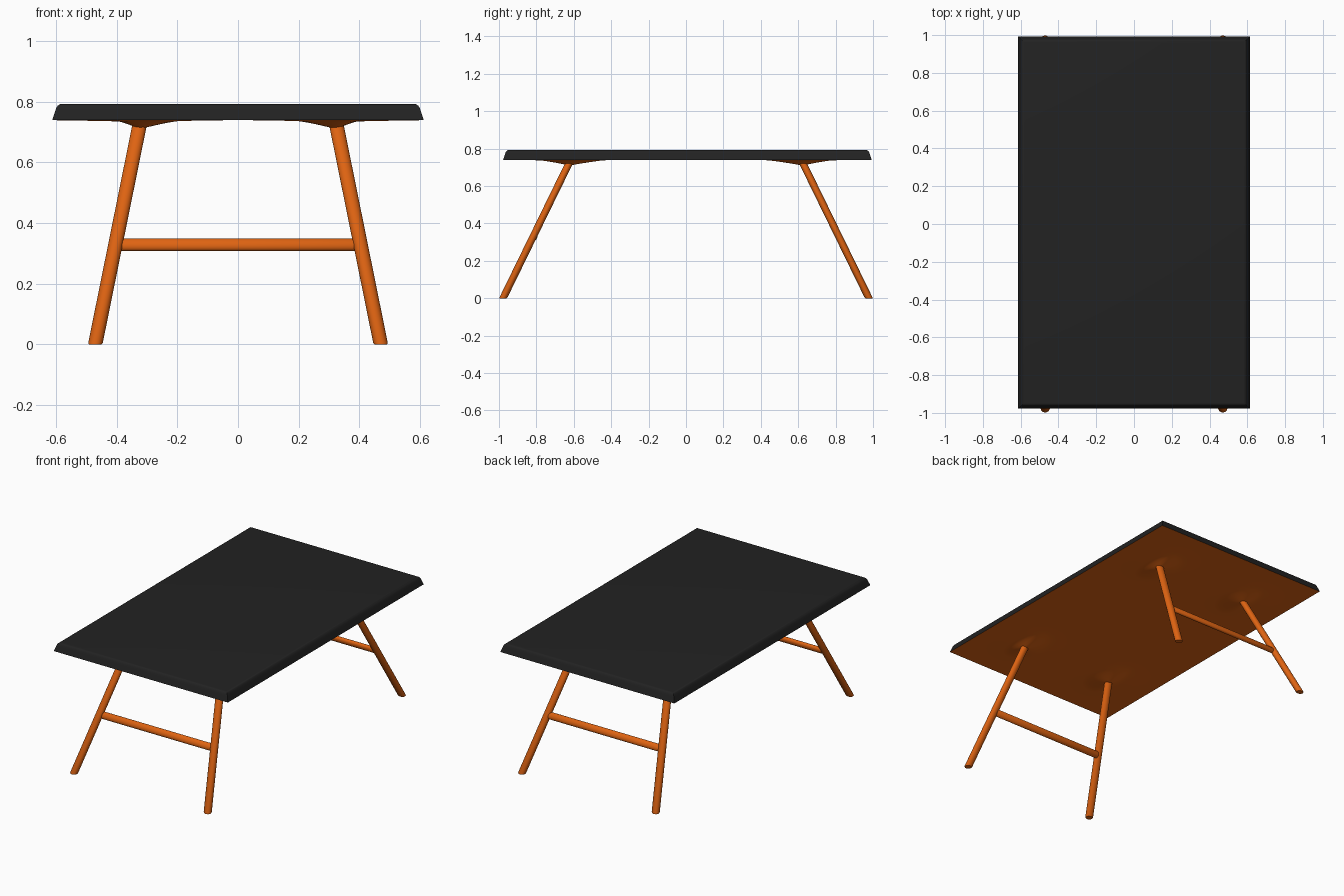
import bpy, bmesh
from math import sin, cos, pi, exp, hypot, atan2
from mathutils import Vector

if "Cube" in bpy.data.objects:
    bpy.data.objects.remove(bpy.data.objects["Cube"])


def material(name, color):
    m = bpy.data.materials.new(name)
    m.diffuse_color = (*color, 1)
    m.use_nodes = True
    m.node_tree.nodes["Principled BSDF"].inputs["Base Color"].default_value = m.diffuse_color
    return m


ORANGE = material("orange_paint", (0.73, 0.125, 0.006))
BLACK = material("black_top", (0.016, 0.016, 0.016))


def finish(bm, name, mat, angle=0.7):
    bmesh.ops.recalc_face_normals(bm, faces=bm.faces)
    mesh = bpy.data.meshes.new(name)
    bm.to_mesh(mesh)
    bm.free()
    mesh.materials.append(mat)
    ob = bpy.data.objects.new(name, mesh)
    bpy.context.collection.objects.link(ob)
    bpy.ops.object.select_all(action='DESELECT')
    ob.select_set(True)
    bpy.context.view_layer.objects.active = ob
    bpy.ops.object.shade_smooth_by_angle(angle=angle)
    return ob


def loft(bm, rings, cap_start=True, cap_end=True):
    loops = [[bm.verts.new(p) for p in r] for r in rings]
    n = len(loops[0])
    for a, b in zip(loops, loops[1:]):
        for i in range(n):
            j = (i + 1) % n
            bm.faces.new((a[i], a[j], b[j], b[i]))
    if cap_start:
        bm.faces.new(loops[0][::-1])
    if cap_end:
        bm.faces.new(loops[-1])


def ellipse(center, u, v, n=24):
    c, u, v = Vector(center), Vector(u), Vector(v)
    return [c + u * cos(2 * pi * i / n) + v * sin(2 * pi * i / n) for i in range(n)]


# Tabletop: rectangle lofted through a sloped, rounded rim
HX, Y0, Y1, ZB = 0.613, -0.978, 0.993, 0.74
rim = [(0, ZB), (0.004, 0.752), (0.010, 0.770), (0.014, 0.781), (0.019, 0.788),
       (0.025, 0.792), (0.032, 0.793)]
bm = bmesh.new()
loft(bm, [[(-HX + d, Y0 + d, z), (HX - d, Y0 + d, z), (HX - d, Y1 - d, z), (-HX + d, Y1 - d, z)]
          for d, z in rim], cap_start=False)
finish(bm, "tabletop", BLACK)

# Underside: shallow moulded panel that swells into a collar at every leg
LEG_X, LEG_Y = 0.325, 0.622


def swell(x, y):
    dx, dy = abs(x) - LEG_X, abs(y) - LEG_Y
    collar = hypot(dx / (0.07 if dx > 0 else 0.13), dy / (0.16 if dy > 0 else 0.19))
    return 0.005 * exp(-(hypot(dx, dy) / 0.2) ** 2) + 0.025 * max(0, 1 - collar) ** 1.3


bm = bmesh.new()
NX, NY = 72, 110
grid = []
for j in range(NY + 1):
    row = []
    for i in range(NX + 1):
        x = -HX + 2 * HX * i / NX
        y = Y0 + (Y1 - Y0) * j / NY
        edge = i in (0, NX) or j in (0, NY)
        row.append(bm.verts.new((x, y, ZB if edge else ZB - swell(x, y))))
    grid.append(row)
for j in range(NY):
    for i in range(NX):
        bm.faces.new((grid[j][i], grid[j + 1][i], grid[j + 1][i + 1], grid[j][i + 1]))
# the panel is open, so aim its normals downward through a consistent winding
under = finish(bm, "underside", ORANGE)
if under.data.polygons[0].normal.z > 0:
    under.data.flip_normals()

# Splayed legs: horizontal ellipse sheared from foot to collar
FOOT, TOP = Vector((0.471, 0.978, 0)), Vector((0.322, 0.618, 0.737))


def leg_point(z, sx, sy):
    p = FOOT.lerp(TOP, z / TOP.z)
    return Vector((p.x * sx, p.y * sy, z))


for sy, end in ((-1, "front"), (1, "back")):
    for sx, side in ((-1, "left"), (1, "right")):
        bm = bmesh.new()
        loft(bm, [ellipse(leg_point(z, sx, sy), (0.024 * s, 0, 0), (0, 0.0215 * s, 0))
                  for z, s in ((0, 0.88), (0.004, 1), (0.70, 1), (0.737, 1))])
        finish(bm, f"{end}_{side}_leg", ORANGE)

    # Stretcher: oval bar whose section follows the slope of the legs
    tilt = atan2(FOOT.y - TOP.y, TOP.z)
    along = Vector((0, -sy * sin(tilt), cos(tilt)))
    across = Vector((0, cos(tilt), sy * sin(tilt)))
    mid = leg_point(0.329, 0, sy)
    if sy < 0:
        mid.y += 0.008
    bm = bmesh.new()
    loft(bm, [ellipse(mid + Vector((x, 0, 0)), along * 0.022 * s, across * 0.015 * s)
              for x, s in ((-0.393, 0.85), (-0.388, 1), (0.388, 1), (0.393, 0.85))])
    finish(bm, f"{end}_stretcher", ORANGE)
